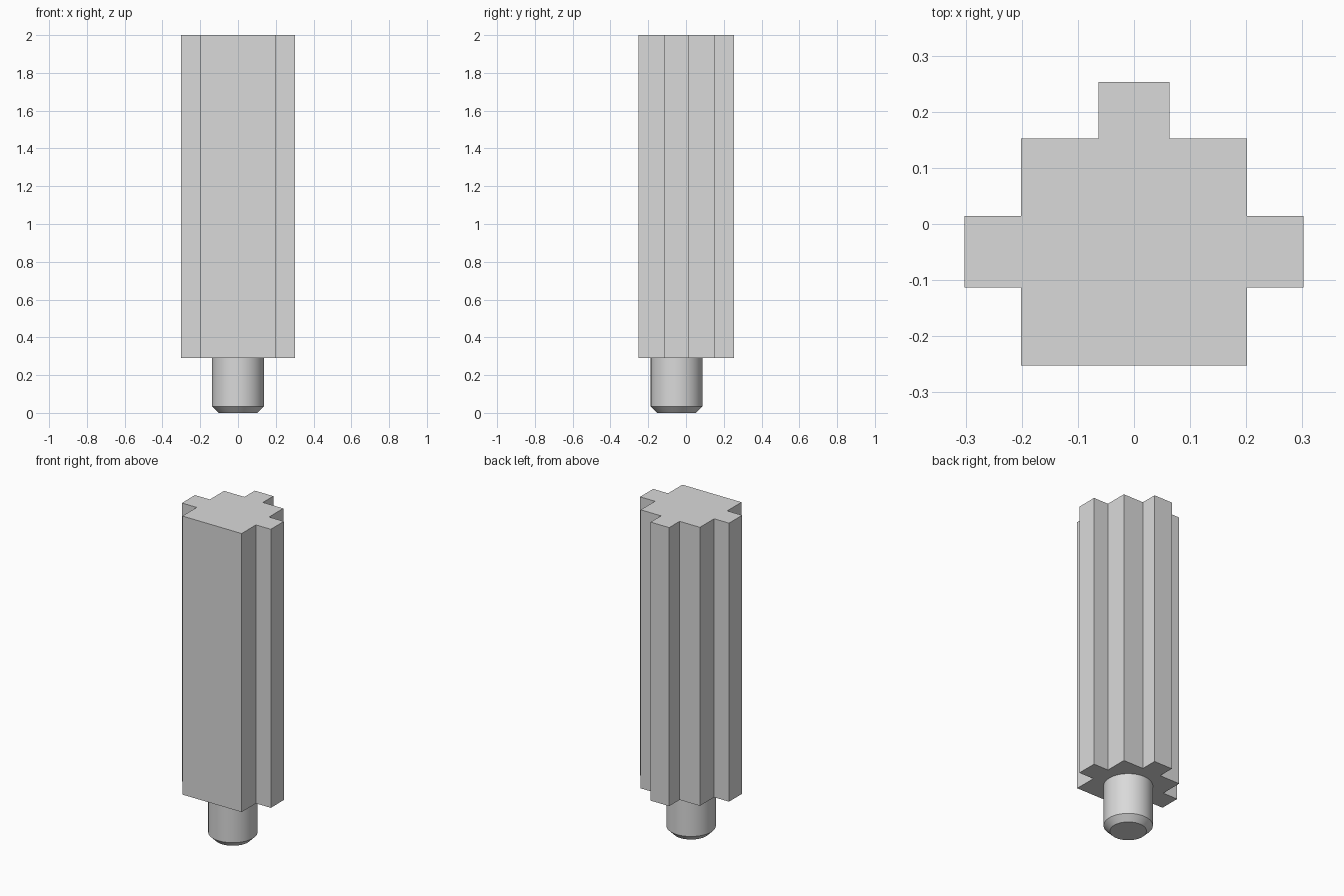
import bpy
import bmesh
from math import cos, sin, tau

cube = bpy.data.objects.get("Cube")
if cube:
    bpy.data.objects.remove(cube, do_unlink=True)

AXIS_Y = -0.05   # centre line of the square core and the peg
BASE_Z = 0.29    # underside of the post
TOP_Z = 2.0

grey = bpy.data.materials.new("plain grey")
grey.use_nodes = True
colour = (0.7, 0.7, 0.7, 1)
grey.diffuse_color = colour
grey.node_tree.nodes["Principled BSDF"].inputs["Base Color"].default_value = colour


def make_object(name, bm):
    bmesh.ops.recalc_face_normals(bm, faces=bm.faces)
    mesh = bpy.data.meshes.new(name)
    bm.to_mesh(mesh)
    bm.free()
    mesh.materials.append(grey)
    obj = bpy.data.objects.new(name, mesh)
    bpy.context.collection.objects.link(obj)
    return obj


# Square post with a tongue on the back and on both sides, one extruded outline
half_outline = [(0.201, -0.252), (0.201, -0.113), (0.302, -0.113), (0.302, 0.014),
                (0.201, 0.014), (0.201, 0.152), (0.063, 0.152), (0.063, 0.253)]
outline = half_outline + [(-x, y) for x, y in reversed(half_outline)]
bm = bmesh.new()
base = bm.faces.new([bm.verts.new((x, y, BASE_Z)) for x, y in outline])
top = bmesh.ops.extrude_face_region(bm, geom=[base], use_keep_orig=True)["geom"]
top_verts = [v for v in top if isinstance(v, bmesh.types.BMVert)]
bmesh.ops.translate(bm, vec=(0, 0, TOP_Z - BASE_Z), verts=top_verts)
make_object("tongued_post", bm)

# Round peg below the post, with a chamfered foot
SIDES = 64
bm = bmesh.new()
rings = [[bm.verts.new((r * cos(tau * i / SIDES), AXIS_Y + r * sin(tau * i / SIDES), z))
          for i in range(SIDES)]
         for r, z in ((0.102, 0), (0.137, 0.035), (0.137, BASE_Z))]
for low, high in zip(rings, rings[1:]):
    for i in range(SIDES):
        j = (i + 1) % SIDES
        bm.faces.new((low[i], low[j], high[j], high[i]))
bm.faces.new(rings[0])
bm.faces.new(rings[-1])
peg = make_object("peg", bm)

bpy.ops.object.select_all(action="DESELECT")
peg.select_set(True)
bpy.context.view_layer.objects.active = peg
bpy.ops.object.shade_smooth_by_angle(angle=0.5)
